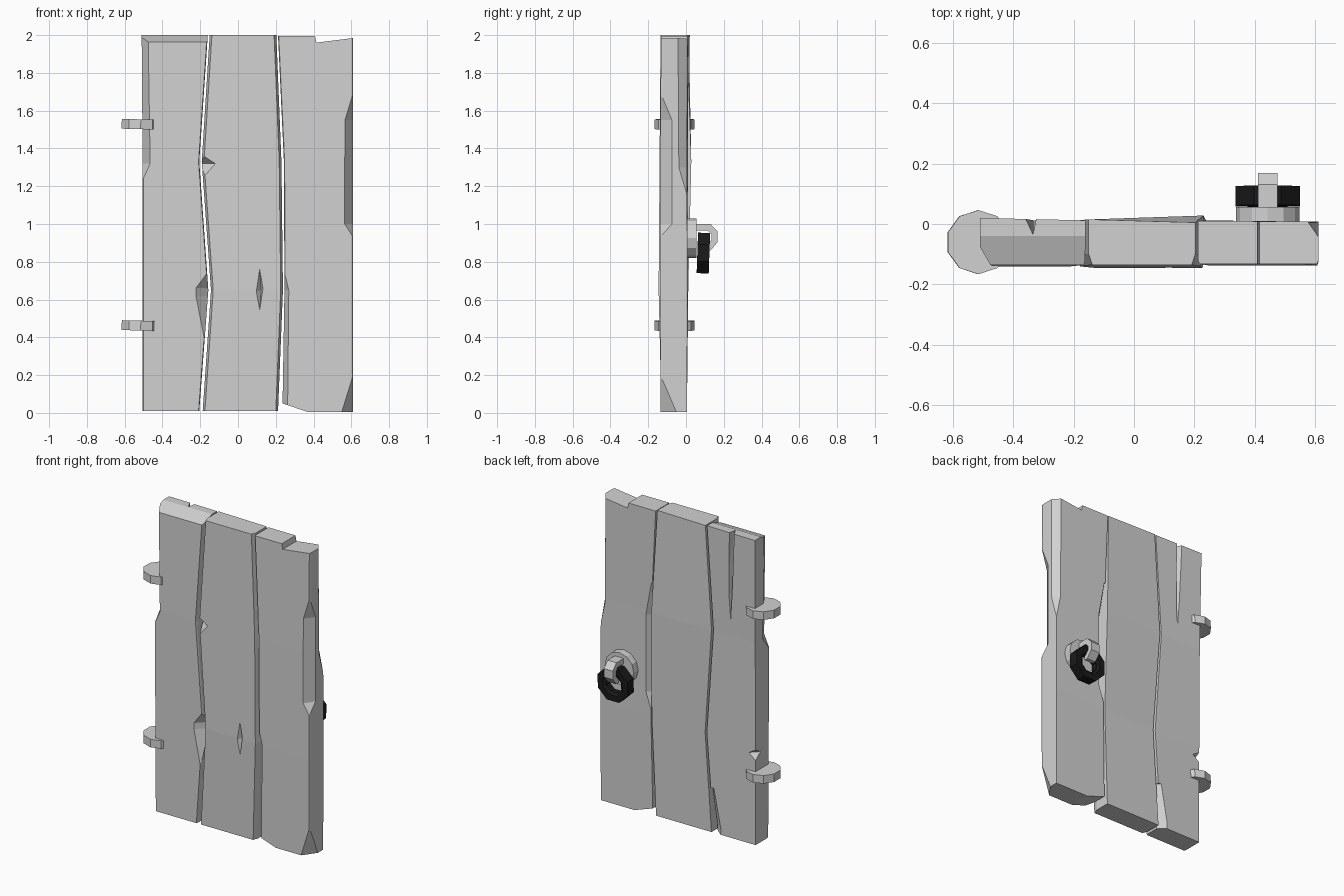
import bpy, bmesh, math
from mathutils import Vector, Matrix

cube = bpy.data.objects.get("Cube")
if cube:
    bpy.data.objects.remove(cube, do_unlink=True)


def material(name, rgb):
    m = bpy.data.materials.new(name)
    m.use_nodes = True
    m.diffuse_color = (*rgb, 1)
    m.node_tree.nodes["Principled BSDF"].inputs["Base Color"].default_value = (*rgb, 1)
    return m


GREY = material("pale grey", (0.64, 0.64, 0.64))
BLACK = material("black iron", (0.01, 0.01, 0.01))


def finish(name, bm, mat):
    bmesh.ops.recalc_face_normals(bm, faces=bm.faces)
    me = bpy.data.meshes.new(name)
    bm.to_mesh(me)
    bm.free()
    me.materials.append(mat)
    ob = bpy.data.objects.new(name, me)
    bpy.context.scene.collection.objects.link(ob)
    return ob


def loft(name, sections, mat, closed=False):
    """Skin a list of equal-length point loops."""
    bm = bmesh.new()
    loops = [[bm.verts.new(p) for p in s] for s in sections]
    n = len(loops[0])
    pairs = list(zip(loops, loops[1:]))
    if closed:
        pairs.append((loops[-1], loops[0]))
    else:
        bm.faces.new(loops[0])
        bm.faces.new(loops[-1])
    for a, b in pairs:
        for i in range(n):
            j = (i + 1) % n
            bm.faces.new((a[i], a[j], b[j], b[i]))
    return finish(name, bm, mat)


def plank(name, rows, chamfer):
    """Rows hold z, left x, right x, front y, back y at left, back y at right."""
    sections = []
    for z, xl, xr, yf, bl, br in rows:
        c = chamfer
        sections.append([(xl + c, yf, z), (xr - c, yf, z), (xr, yf + 3 * c, z),
                         (xr, br, z), (xl, bl, z), (xl, yf + 3 * c, z)])
    return loft(name, sections, GREY)


def carve(target, points):
    """Cut the convex hull of the points out of the target."""
    bm = bmesh.new()
    for p in points:
        bm.verts.new(p)
    hull = bmesh.ops.convex_hull(bm, input=bm.verts)
    bmesh.ops.delete(bm, geom=[v for v in hull["geom_interior"]
                               if isinstance(v, bmesh.types.BMVert)], context='VERTS')
    cutter = finish("cutter", bm, GREY)
    cutter.hide_render = True
    mod = target.modifiers.new("chip", 'BOOLEAN')
    mod.operation = 'DIFFERENCE'
    mod.solver = 'EXACT'
    mod.object = cutter
    bpy.context.view_layer.update()
    deps = bpy.context.evaluated_depsgraph_get()
    cut = bpy.data.meshes.new_from_object(target.evaluated_get(deps))
    target.modifiers.clear()
    target.data = cut
    bpy.data.objects.remove(cutter, do_unlink=True)


def edge_chip(target, x, y, dx, dy, levels):
    """Chip an upright edge; dx, dy point inward, levels are (z, depth 0..1)."""
    corner = Vector((x, y, 0))
    along = Vector((dx, -dy, 0)) * 0.9
    inward = Vector((dx, dy, 0)) / 2
    points = []
    for z, depth in levels:
        base = corner + inward * depth + Vector((0, 0, z))
        points += [base + along, base - along, base - inward * 2.5]
    carve(target, points)


# Left plank: worn outer edge, sloping top, long crack in the back
left = plank("left_plank", [
    (0.01, -0.505, -0.205, -0.13, 0.005, 0.005),
    (0.65, -0.505, -0.157, -0.135, 0.005, 0.01),
    (1.33, -0.505, -0.205, -0.14, 0.01, 0.01),
    (2.0, -0.51, -0.16, -0.135, 0.02, 0.012)], 0.004)
edge_chip(left, -0.51, -0.14, 0.045, 0.08, [(1.22, 0), (1.32, 1), (2.1, 0.8)])
edge_chip(left, -0.165, -0.137, -0.06, 0.06, [(0.3, 0), (0.62, 1), (0.66, 1), (0.74, 0)])
edge_chip(left, -0.505, 0.006, 0.05, -0.05, [(0.56, 0), (0.6, 1), (0.63, 0)])
edge_chip(left, -0.205, 0.006, -0.05, -0.04, [(-0.1, 1), (0.05, 1), (0.3, 0)])
carve(left, [(x, y, z) for x in (-0.6, -0.1)
             for y, z in ((-0.04, 2.0), (-0.16, 1.955), (-0.16, 2.1), (-0.04, 2.1))])
carve(left, [(-0.37, 0.04, 2.05), (-0.32, 0.04, 2.05), (-0.335, -0.035, 2.05),
             (-0.35, 0.04, 1.6), (-0.31, 0.04, 1.6), (-0.33, -0.02, 1.6), (-0.33, 0.04, 1.28)])

# Middle plank: chamfered front, splinter notch and a diamond gouge
middle = plank("middle_plank", [
    (0.01, -0.187, 0.212, -0.13, 0.005, 0.005),
    (0.65, -0.143, 0.238, -0.145, 0.008, 0.012),
    (1.33, -0.192, 0.23, -0.14, 0.012, 0.028),
    (2.0, -0.15, 0.203, -0.135, 0.015, 0.005)], 0.012)
edge_chip(middle, -0.19, -0.14, 0.07, 0.06, [(1.24, 0), (1.32, 1), (1.365, 0)])
carve(middle, [(0.115, -0.144, 0.76), (0.115, -0.144, 0.54), (0.095, -0.147, 0.64),
               (0.133, -0.147, 0.66), (0.122, -0.115, 0.65),
               (0.115, -0.2, 0.76), (0.115, -0.2, 0.54)])

# Right plank: broken top, chipped corners and edges
right = plank("right_plank", [
    (0.005, 0.235, 0.61, -0.135, 0.005, 0.005),
    (0.65, 0.246, 0.61, -0.137, 0.01, 0.008),
    (1.33, 0.243, 0.61, -0.137, 0.012, 0.005),
    (1.995, 0.212, 0.61, -0.132, 0.01, 0.008)], 0.004)
carve(right, [(x, y, z) for y in (-0.3, 0.2)
              for x, z in ((0.403, 2.02), (0.415, 1.96), (0.7, 1.996), (0.7, 2.1))])
carve(right, [(x, y, z) for y in (-0.3, 0.2)
              for x, z in ((0.2, 0.063), (0.27, 0.035), (0.37, 0.004), (0.37, -0.1), (0.2, -0.1))])
edge_chip(right, 0.61, -0.137, -0.05, 0.07, [(0.93, 0), (1.0, 0.9), (1.55, 0.9), (1.7, 0)])
edge_chip(right, 0.61, -0.135, -0.065, 0.09, [(-0.05, 1.2), (0.2, 0)])
edge_chip(right, 0.61, 0.007, -0.035, -0.05, [(1.15, 0), (1.3, 0.9), (2.1, 1)])
edge_chip(right, 0.242, -0.137, 0.03, 0.06, [(-0.05, 0.7), (0.65, 0.9), (0.76, 0)])
edge_chip(right, 0.242, 0.012, 0.04, -0.05, [(0.68, 0), (0.8, 1), (1.3, 1), (1.52, 0)])


def disc(name, sides, radius, depth, matrix):
    bm = bmesh.new()
    bmesh.ops.create_cone(bm, cap_ends=True, segments=sides, radius1=radius,
                          radius2=radius, depth=depth, matrix=matrix)
    return finish(name, bm, GREY)


# Hinge lugs
for name, z in (("lower_hinge", 0.462), ("upper_hinge", 1.528)):
    disc(name, 10, 0.106, 0.052, Matrix.Translation((-0.515, -0.06, z))
         @ Matrix.Rotation(math.radians(1.5), 4, 'Y'))

# Handle plate, hook and ring
HX = 0.442
disc("handle_plate", 12, 0.105, 0.055, Matrix.Translation((HX, 0.028, 0.925))
     @ Matrix.Rotation(math.pi / 2, 4, 'X'))

outer = [(0.04, 1.0), (0.13, 1.0), (0.168, 0.96), (0.168, 0.905), (0.13, 0.86), (0.105, 0.86)]
inner = [(0.04, 0.965), (0.115, 0.965), (0.135, 0.945), (0.135, 0.915), (0.115, 0.89), (0.105, 0.89)]
loft("handle_hook", [[(HX + sx * 0.032, y, z) for sx, (y, z) in
                      ((-1, o), (1, o), (1, i), (-1, i))]
                     for o, i in zip(outer, inner)], GREY)

sections = []
for k in range(8):
    a = (k + 0.5) * math.tau / 8
    sections.append([(r * math.cos(a), y, r * math.sin(a)) for r, y in
                     ((0.058, -0.02), (0.075, -0.032), (0.116, -0.032),
                      (0.116, 0.032), (0.075, 0.032), (0.058, 0.02))])
ring = loft("handle_ring", sections, BLACK, closed=True)
ring.data.transform(Matrix.Translation((HX, 0.092, 0.846))
                    @ Matrix.Rotation(math.radians(-2), 4, 'X'))
